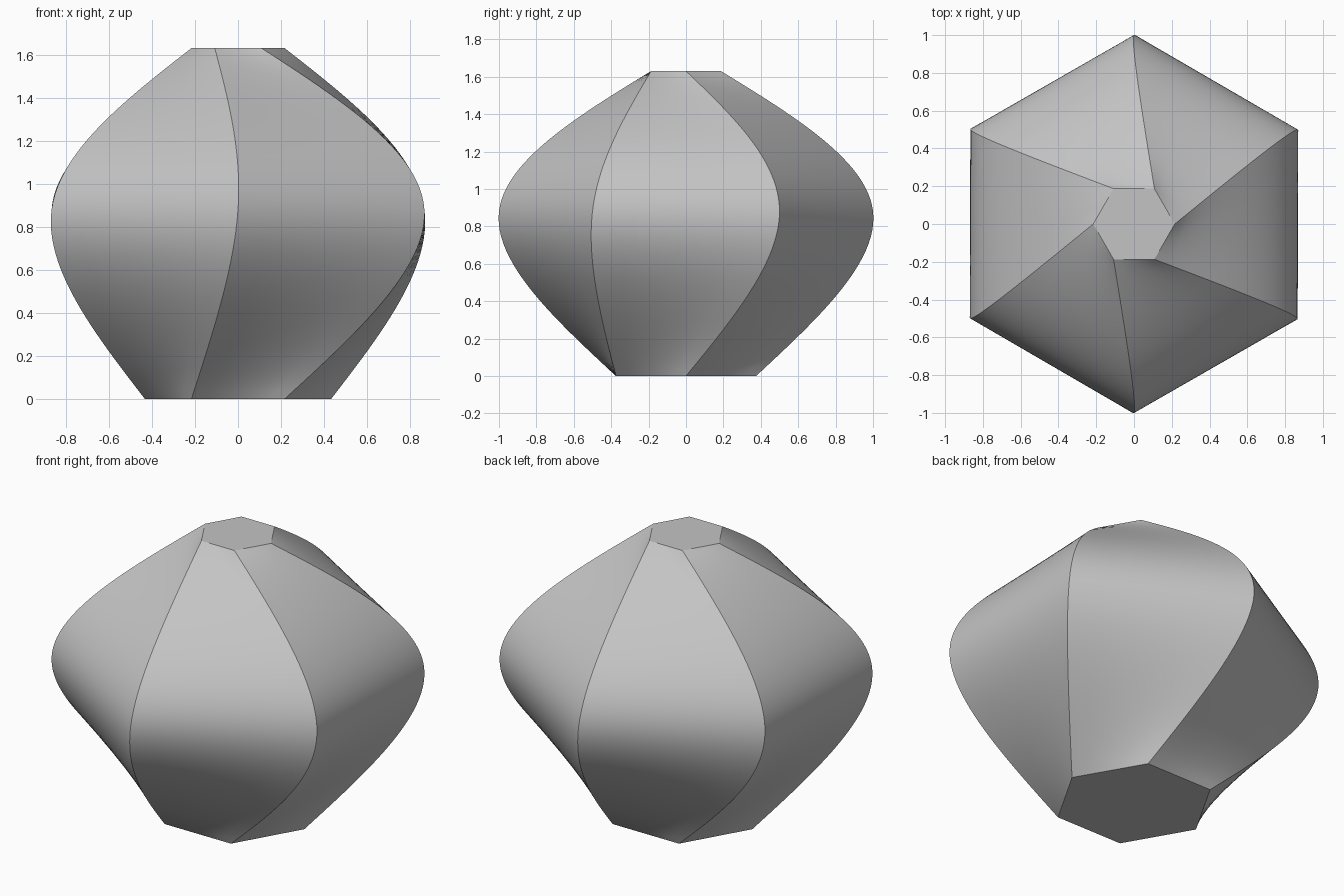
import bpy, bmesh, math
from mathutils import Vector

default = bpy.data.objects.get("Cube")
if default:
    bpy.data.objects.remove(default)

SIDES, LEVELS, COLUMNS = 6, 24, 6


def ring_corner(radius, angle, z):
    a = math.radians(angle)
    return Vector((radius * math.cos(a), radius * math.sin(a), z))


def seam(index):
    """Smooth natural spline through the base, belly and top corners."""
    turn = index * 360 / SIDES
    base = ring_corner(0.433, turn, 0)
    belly = ring_corner(1, turn + 30, 0.88)
    top = ring_corner(0.216, turn, 1.63)
    bend = (base - 2 * belly + top) / 4

    def half(end, t):
        return end.lerp(belly, t) - bend * (t - t ** 3)

    steps = [i / LEVELS for i in range(LEVELS + 1)]
    return [half(base, t) for t in steps] + [half(top, t) for t in reversed(steps[:-1])]


bm = bmesh.new()
seams = [seam(i) for i in range(SIDES)]
rows = []
# Six-sided rings, with each side kept straight between neighbouring seams
for level in range(2 * LEVELS + 1):
    row = []
    for side in range(SIDES):
        a, b = seams[side][level], seams[(side + 1) % SIDES][level]
        row += [bm.verts.new(a.lerp(b, c / COLUMNS)) for c in range(COLUMNS)]
    rows.append(row)

# Curved panels
count = SIDES * COLUMNS
for low, high in zip(rows, rows[1:]):
    for i in range(count):
        j = (i + 1) % count
        bm.faces.new((low[i], low[j], high[j], high[i])).smooth = True
    for i in range(0, count, COLUMNS):
        bm.edges.get((low[i], high[i])).smooth = False

# Flat base and top
for cap in (bm.faces.new(rows[0][::-1]), bm.faces.new(rows[-1])):
    for edge in cap.edges:
        edge.smooth = False

mesh = bpy.data.meshes.new("twisted_hexagonal_body")
bm.to_mesh(mesh)
bm.free()
body = bpy.data.objects.new("twisted_hexagonal_body", mesh)
bpy.context.collection.objects.link(body)

# Plain grey surface
grey = bpy.data.materials.new("light_grey")
grey.use_nodes = True
colour = (0.55, 0.55, 0.55, 1)
grey.diffuse_color = colour
for node in grey.node_tree.nodes:
    if node.type == "BSDF_PRINCIPLED":
        node.inputs["Base Color"].default_value = colour
mesh.materials.append(grey)
